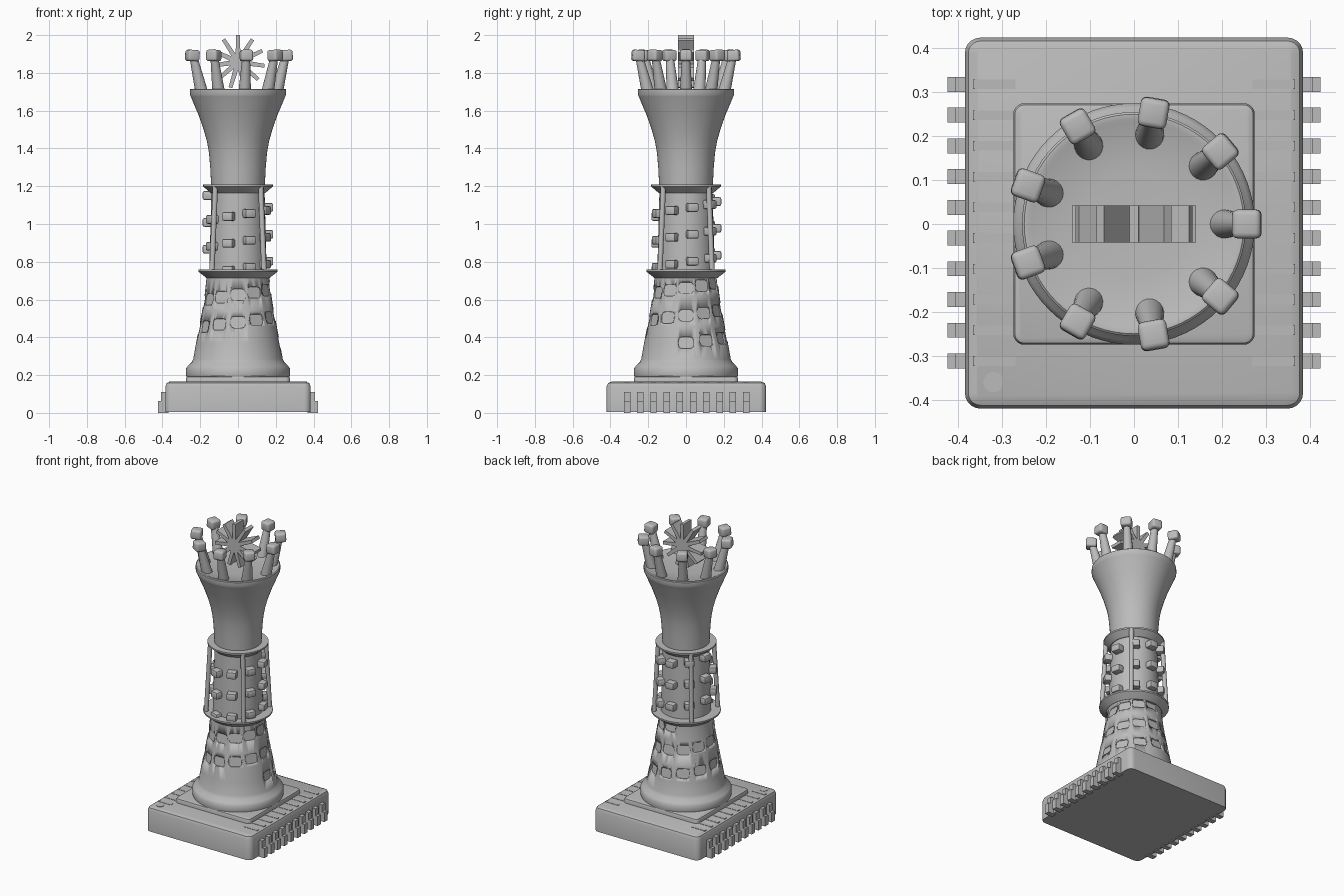
import bpy, bmesh
from math import radians, pi, sin, cos
from mathutils import Matrix, Vector

old = bpy.data.objects.get("Cube")
if old:
    bpy.data.objects.remove(old, do_unlink=True)

grey = bpy.data.materials.new("plain grey")
grey.use_nodes = True
grey.diffuse_color = (0.5, 0.5, 0.5, 1)
grey.node_tree.nodes["Principled BSDF"].inputs["Base Color"].default_value = (0.5, 0.5, 0.5, 1)


def finish(name, bm, angle=35):
    """Turn a bmesh into a grey object, smooth except at sharp edges."""
    bmesh.ops.recalc_face_normals(bm, faces=bm.faces)
    for f in bm.faces:
        f.smooth = True
    for e in bm.edges:
        e.smooth = e.calc_face_angle(0) < radians(angle)
    mesh = bpy.data.meshes.new(name)
    bm.to_mesh(mesh)
    bm.free()
    mesh.materials.append(grey)
    ob = bpy.data.objects.new(name, mesh)
    bpy.context.collection.objects.link(ob)
    return ob


def add_box(bm, size, matrix, bevel=0, axis=None, segments=3):
    """Add a box; bevel all its edges, or only those along one axis."""
    part = bmesh.new()
    bmesh.ops.create_cube(part, size=1)
    bmesh.ops.scale(part, vec=size, verts=part.verts)
    if bevel:
        edges = [e for e in part.edges if axis is None or
                 abs((e.verts[0].co - e.verts[1].co).normalized()[axis]) > 0.9]
        bmesh.ops.bevel(part, geom=edges, offset=bevel, segments=segments,
                        profile=0.5, affect='EDGES')
    part.transform(matrix)
    temp = bpy.data.meshes.new("temp")
    part.to_mesh(temp)
    part.free()
    bm.from_mesh(temp)
    bpy.data.meshes.remove(temp)


def add_rod(bm, start, end, r1, r2):
    start, end = Vector(start), Vector(end)
    axis = end - start
    turn = axis.to_track_quat('Z', 'Y').to_matrix().to_4x4()
    bmesh.ops.create_cone(bm, cap_ends=True, segments=20, radius1=r1, radius2=r2,
                          depth=axis.length,
                          matrix=Matrix.Translation((start + end) / 2) @ turn)


def around(angle, radius, z, tilt=0):
    """Frame at an angle round the tower, its x axis pointing outward."""
    return (Matrix.Rotation(radians(angle), 4, 'Z') @ Matrix.Translation((radius, 0, z))
            @ Matrix.Rotation(radians(-tilt), 4, 'Y'))


def lathe(name, profile, segments=72):
    bm = bmesh.new()
    verts = [bm.verts.new((r, 0, z)) for r, z in profile]
    edges = [bm.edges.new(pair) for pair in zip(verts, verts[1:])]
    bmesh.ops.spin(bm, geom=verts + edges, cent=(0, 0, 0), axis=(0, 0, 1),
                   angle=2 * pi, steps=segments, use_duplicate=False)
    bmesh.ops.remove_doubles(bm, verts=bm.verts, dist=0.0002)
    return finish(name, bm)


def slab(name, width, depth, bottom, top, corner, chamfer, y=0):
    """Rounded rectangular slab with a chamfered upper rim."""
    bm = bmesh.new()
    add_box(bm, (width, depth, top - bottom),
            Matrix.Translation((0, y, (top + bottom) / 2)), corner, 2, 5)
    rim = [e for e in bm.edges if all(v.co.z > top - 0.001 for v in e.verts)]
    bmesh.ops.bevel(bm, geom=rim, offset=chamfer, segments=2, profile=0.5, affect='EDGES')
    return finish(name, bm)


# Chip-like base and raised pad
slab("chip_base", 0.77, 0.845, 0.005, 0.165, 0.035, 0.026, 0.002)
slab("base_pad", 0.55, 0.55, 0.16, 0.195, 0.025, 0.013)

# Pins along both sides, with contact strips on the top of the base
pins, strips = bmesh.new(), bmesh.new()
for side in (-1, 1):
    for i in range(10):
        y = -0.312 + 0.07 * i
        add_box(pins, (0.04, 0.034, 0.11), Matrix.Translation((side * 0.388, y, 0.055)))
        add_box(pins, (0.055, 0.034, 0.064), Matrix.Translation((side * 0.397, y, 0.032)))
        add_box(strips, (0.097, 0.022, 0.016), Matrix.Translation((side * 0.318, y, 0.159)))
finish("side_pins", pins)
finish("contact_strips", strips)

# Corner marker dot
dot = bmesh.new()
add_rod(dot, (-0.32, -0.36, 0.16), (-0.32, -0.36, 0.167), 0.023, 0.023)
finish("marker_dot", dot)

# Lower tower with a spiral of rounded recesses
lower = lathe("lower_tower", [(0, 0.18), (0.27, 0.18), (0.275, 0.2), (0.275, 0.235),
                              (0.266, 0.248), (0.245, 0.268), (0.237, 0.285),
                              (0.222, 0.37), (0.205, 0.46), (0.19, 0.54),
                              (0.177, 0.62), (0.166, 0.72), (0.166, 0.735), (0, 0.735)])
cut = bmesh.new()
for k in range(28):
    z = 0.375 + 0.0121 * k
    radius = 0.222 - 0.16 * (z - 0.37)
    add_box(cut, (0.06, 0.078, 0.062), around(30 * k, radius + 0.017, z, 9), 0.018, 0)
cutter = finish("recess_cutter", cut)
cutter.hide_render = True
mod = lower.modifiers.new("recesses", 'BOOLEAN')
mod.operation, mod.solver, mod.object = 'DIFFERENCE', 'EXACT', cutter
bpy.context.view_layer.update()
carved = bpy.data.meshes.new_from_object(
    lower.evaluated_get(bpy.context.evaluated_depsgraph_get()))
lower.modifiers.clear()
lower.data = carved
bpy.data.objects.remove(cutter, do_unlink=True)

# Middle column between two flared collars
lathe("lower_collar", [(0, 0.715), (0.168, 0.715), (0.21, 0.748), (0.21, 0.758), (0, 0.758)])
lathe("middle_column", [(0, 0.75), (0.152, 0.75), (0.14, 1.2), (0, 1.2)])
lathe("upper_collar", [(0, 1.165), (0.145, 1.165), (0.184, 1.198), (0.184, 1.208), (0, 1.208)])

# Spiral of blocks on the column
blocks = bmesh.new()
for k in range(-18, 8):
    add_box(blocks, (0.07, 0.06, 0.046), around(-108 + 40 * k, 0.151, 1.04 + 0.0158 * k),
            0.009, None, 2)
finish("column_blocks", blocks)

# Four leaning rods between the collars
rods = bmesh.new()
for angle in range(45, 360, 90):
    add_rod(rods, around(angle, 0.195, 0.75).translation,
            around(angle, 0.17, 1.2).translation, 0.014, 0.014)
finish("cage_rods", rods)

# Flared crown cup with a shallow dish on top
lathe("crown_cup", [(0, 1.2), (0.142, 1.2), (0.147, 1.3), (0.154, 1.38), (0.165, 1.44),
                    (0.185, 1.51), (0.21, 1.58), (0.238, 1.645), (0.25, 1.675),
                    (0.255, 1.685), (0.255, 1.712), (0.25, 1.716), (0.24, 1.716),
                    (0.232, 1.712), (0.12, 1.705), (0, 1.703)])

# Nine crown prongs tipped with rounded cubes
prongs, tips = bmesh.new(), bmesh.new()
for i in range(9):
    add_rod(prongs, around(40 * i, 0.203, 1.69).translation,
            around(40 * i, 0.25, 1.88).translation, 0.034, 0.021)
    add_box(tips, (0.066, 0.066, 0.06), around(40 * i, 0.257, 1.892, 3), 0.013)
finish("crown_prongs", prongs)
finish("prong_tips", tips)

# Eleven-rayed starburst standing on the dish
star = bmesh.new()
rays, outer, inner = 11, 0.142, 0.045
outline = []
for i in range(rays):
    a = pi / 2 + 2 * pi * i / rays
    for r, turn in ((outer, -0.07), (outer, 0.07), (inner, pi / rays)):
        outline.append(star.verts.new((r * cos(a + turn), -0.042, 1.858 + r * sin(a + turn))))
face = star.faces.new(outline)
moved = bmesh.ops.extrude_face_region(star, geom=[face])["geom"]
bmesh.ops.translate(star, vec=(0, 0.084, 0),
                    verts=[g for g in moved if isinstance(g, bmesh.types.BMVert)])
finish("starburst", star, 20)
